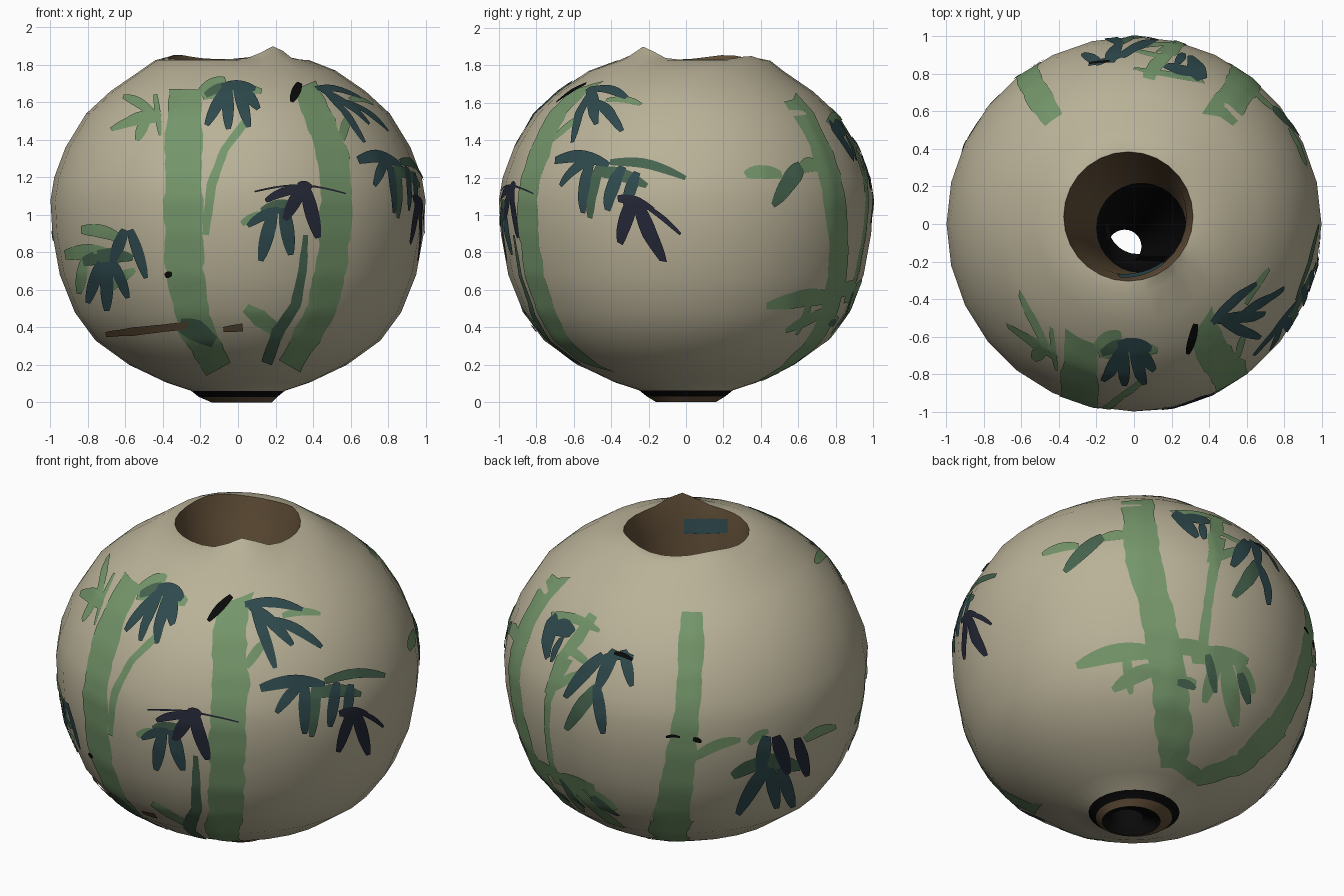
import bpy, bmesh, math, random
from mathutils import Vector
from mathutils.bvhtree import BVHTree

if "Cube" in bpy.data.objects:
    bpy.data.objects.remove(bpy.data.objects["Cube"])

random.seed(4)


def material(name, *rgb):
    m = bpy.data.materials.new(name)
    m.diffuse_color = (*rgb, 1)
    m.use_nodes = True
    m.node_tree.nodes["Principled BSDF"].inputs["Base Color"].default_value = m.diffuse_color
    return m


BEIGE = material("beige glaze", .49, .445, .315)
BROWN = material("brown clay", .125, .08, .04)
BLACK = material("black hollow", .003, .003, .003)
GREEN = material("bamboo green", .175, .305, .145)
MID = material("deep green", .06, .125, .075)
TEAL = material("dark teal", .028, .068, .075)
NAVY = material("ink navy", .018, .021, .038)


def make_object(name, bm, mats):
    for f in bm.faces:
        f.smooth = True
    mesh = bpy.data.meshes.new(name)
    bm.to_mesh(mesh)
    for m in mats:
        mesh.materials.append(m)
    ob = bpy.data.objects.new(name, mesh)
    bpy.context.collection.objects.link(ob)
    return ob


# --- Pot: closed profile (radius, z, centre x, centre y, material of next band)
SIDES = 28
PROFILE = [
    (.09, .10, -.05, -.12, 2), (.16, .0, .02, 0, 1), (.21, .03, 0, 0, 2), (.25, .062, 0, 0, 0),
    (.38, .105, 0, 0, 0), (.58, .20, 0, 0, 0), (.76, .33, 0, 0, 0), (.87, .48, 0, 0, 0),
    (.95, .68, 0, 0, 0), (.99, .90, 0, 0, 0), (1.0, 1.08, 0, 0, 0), (.98, 1.20, 0, 0, 0),
    (.92, 1.36, 0, 0, 0), (.81, 1.54, 0, 0, 0), (.68, 1.66, 0, 0, 0), (.52, 1.77, 0, 0, 0),
    (.41, 1.825, -.03, .04, 0), (.345, 1.83, -.03, .04, 1), (.31, 1.68, -.03, .04, 1),
    (.24, 1.25, .04, -.02, 2),
]


def rim_bump(deg):
    g = lambda c, w: math.exp(-((((deg - c) + 180) % 360 - 180) / w) ** 2)
    return .07 * g(40, 17) + .025 * g(-121, 25) + .02 * g(150, 20)


bm = bmesh.new()
rings = []
for r, z, cx, cy, _ in PROFILE:
    ring = []
    for i in range(SIDES):
        a = 2 * math.pi * i / SIDES
        dz = rim_bump(math.degrees(a)) * (1 if r < .4 else .2) if z > 1.8 else 0
        ring.append(bm.verts.new((cx + r * math.sin(a), cy - r * math.cos(a), z + dz)))
    rings.append(ring)
for k, row in enumerate(PROFILE):
    lo, hi = rings[k], rings[(k + 1) % len(rings)]
    for i in range(SIDES):
        j = (i + 1) % SIDES
        bm.faces.new((lo[i], lo[j], hi[j], hi[i])).material_index = row[4]
bmesh.ops.recalc_face_normals(bm, faces=bm.faces)
surface = BVHTree.FromBMesh(bm)
pot = make_object("pot_body", bm, [BEIGE, BROWN, BLACK])
bm.free()
bpy.context.view_layer.objects.active = pot
pot.select_set(True)
bpy.ops.object.shade_smooth_by_angle(angle=math.radians(40))


# --- Painting: brush strokes drawn in a view plane and projected on the pot
class View:
    def __init__(self, cx, cy, scale, azimuth, elevation):
        a, e = math.radians(azimuth), math.radians(elevation)
        self.cx, self.cy, self.s = cx, cy, scale
        self.right = Vector((math.cos(a), math.sin(a), 0))
        self.cam = Vector((math.sin(a) * math.cos(e), -math.cos(a) * math.cos(e), math.sin(e)))
        self.up = self.cam.cross(self.right)

    def project(self, p, lift):
        t = (Vector((0, 0, .95)) + self.right * ((p.x - self.cx) / self.s)
             + self.up * ((self.cy - p.y) / self.s))
        hit, n, _, _ = surface.ray_cast(t + self.cam * 5, -self.cam)
        if hit is None:
            hit, n, _, _ = surface.find_nearest(t)
        return hit + n * lift


FRONT = View(238.5, 224.5, 188, 0, 0)
RIGHT_FRONT = View(238, 668, 182, 35, 25)
LEFT_BACK = View(686, 669, 182, -145, 25)
RIGHT_BACK = View(1133, 668, 182, 140, -28)


def ribbon(bm, view, pts, widths, lift, across):
    rows = []
    for i, p in enumerate(pts):
        d = (pts[min(i + 1, len(pts) - 1)] - pts[max(i - 1, 0)]).normalized()
        side = Vector((-d.y, d.x))
        rows.append([bm.verts.new(view.project(p + side * widths[i] * (k / across - .5), lift))
                     for k in range(across + 1)])
    for a, b in zip(rows, rows[1:]):
        for k in range(across):
            f = bm.faces.new((a[k], a[k + 1], b[k + 1], b[k]))
            f.normal_update()
            if f.normal.dot(view.cam) < 0:
                f.normal_flip()


def stalk(name, view, mat, path, lift=.005):
    """Path of (u, v, width) with slightly ragged edges."""
    bm, pts, ws = bmesh.new(), [], []
    for p, q in zip(path, path[1:]):
        n = max(3, int(math.dist(p[:2], q[:2]) / 7))
        for i in range(n + (q is path[-1])):
            m = Vector(p).lerp(Vector(q), i / n)
            pts.append(m.to_2d())
            ws.append(m.z * random.uniform(.92, 1.08))
    ribbon(bm, view, pts, ws, lift, 6)
    make_object(name, bm, [mat])
    bm.free()


def leaves(name, view, mat, strokes, lift):
    """Strokes of (u0, v0, u1, v1, width): pointed leaves bowed a little."""
    bm = bmesh.new()
    for u0, v0, u1, v1, w in strokes:
        a, b = Vector((u0, v0)), Vector((u1, v1))
        n = 9
        bow = Vector((0, -.08 * abs(u1 - u0)))
        pts = [a.lerp(b, i / n) + bow * math.sin(math.pi * i / n) for i in range(n + 1)]
        ws = [1 + w * math.sin(math.pi * (.12 + .83 * i / n)) ** .6 for i in range(n + 1)]
        ribbon(bm, view, pts, ws, lift, 3)
    make_object(name, bm, [mat])
    bm.free()


# Bamboo stalks
stalk("stalk_front_left", FRONT, GREEN, [(186, 90, 34), (184, 150, 37), (184, 200, 38),
      (185, 270, 38), (195, 325, 34), (219, 369, 26)])
stalk("twig_front_left", FRONT, GREEN, [(246, 122, 8), (225, 150, 8), (212, 185, 10), (206, 235, 7)])
stalk("stalk_front_right", FRONT, GREEN, [(305, 86, 24), (322, 125, 28), (334, 160, 32),
      (337, 200, 32), (333, 260, 30), (322, 310, 30), (290, 366, 24)])
stalk("twig_front_right", FRONT, MID, [(306, 235, 5), (303, 270, 9), (296, 305, 11), (278, 332, 12),
      (267, 363, 11)], .006)
stalk("shoot_front", FRONT, GREEN, [(246, 308, 9), (260, 318, 18), (276, 330, 14)])
stalk("stalk_foot_shade", FRONT, MID, [(180, 324, 12), (196, 330, 24), (215, 342, 12)], .007)
stalk("stalk_back_right", RIGHT_BACK, GREEN, [(1136, 499, 32), (1142, 560, 34), (1155, 610, 32),
      (1168, 680, 34), (1173, 735, 36), (1172, 768, 24)])
stalk("stalk_back_foot", RIGHT_BACK, GREEN, [(1170, 758, 16), (1198, 777, 15), (1240, 762, 20),
      (1275, 725, 23)], .006)
stalk("stalk_back_left", LEFT_BACK, GREEN, [(692, 609, 21), (691, 650, 26), (688, 700, 24),
      (680, 760, 31), (669, 828, 37)])
stalk("twig_back", RIGHT_BACK, GREEN, [(1200, 658, 11), (1206, 610, 9), (1212, 570, 10),
      (1220, 538, 9)])
stalk("twig_back_upper", LEFT_BACK, GREEN, [(594, 612, 10), (578, 636, 12), (562, 655, 10),
      (549, 690, 8)], .0055)
stalk("brown_streak", FRONT, BROWN, [(107, 334, 5), (135, 331, 8), (188, 325, 7)], .009)
stalk("brown_streak_end", FRONT, BROWN, [(224, 329, 5), (243, 327, 8)], .009)
stalk("inner_stain", LEFT_BACK, TEAL, [(684, 523, 15), (728, 523, 15)], .006)

# Leaves seen from the front
leaves("front_green_leaves", FRONT, GREEN, [
    (200, 94, 226, 80, 11), (203, 97, 262, 92, 12), (158, 120, 112, 130, 9), (148, 118, 138, 141, 10),
    (154, 114, 124, 97, 9), (162, 118, 126, 122, 10), (156, 95, 161, 136, 5), (82, 230, 124, 240, 12),
    (66, 255, 118, 258, 15), (106, 292, 136, 270, 10), (85, 260, 80, 294, 10), (242, 224, 268, 214, 8),
    (296, 202, 276, 212, 8)], .006)
leaves("front_deep_green_leaves", FRONT, MID, [
    (84, 262, 134, 258, 14), (206, 96, 232, 86, 8), (262, 212, 296, 206, 12)], .007)
leaves("front_teal_leaves", FRONT, TEAL, [
    (230, 86, 207, 126, 11), (228, 86, 229, 130, 11), (237, 84, 249, 128, 11), (238, 86, 259, 110, 11),
    (274, 212, 261, 261, 13), (284, 208, 291, 255, 13), (280, 210, 248, 226, 9), (126, 230, 113, 264, 11),
    (131, 230, 147, 278, 10), (102, 262, 89, 303, 11), (108, 262, 108, 311, 12), (114, 262, 129, 298, 10),
    (222, 88, 256, 90, 9)], .008)
leaves("front_navy_leaves", FRONT, NAVY, [
    (304, 187, 285, 220, 12), (305, 187, 318, 238, 13), (300, 190, 266, 201, 8), (298, 186, 312, 188, 8),
    (255, 192, 346, 194, 1)], .009)
leaves("black_marks", FRONT, BLACK, [(300, 84, 292, 103, 8), (166, 276, 173, 274, 5)], .009)
leaves("back_black_marks", LEFT_BACK, BLACK, [(666, 733, 680, 733, 2), (693, 735, 701, 738, 4),
                                              (615, 650, 633, 657, 4)], .0095)

# Leaves right of the front
leaves("right_green_leaves", RIGHT_FRONT, GREEN, [
    (246, 663, 266, 636, 9), (282, 612, 320, 610, 7)], .006)
leaves("right_deep_green_leaves", RIGHT_FRONT, MID, [
    (316, 678, 311, 732, 11), (324, 677, 384, 671, 9), (312, 690, 360, 690, 12)], .007)
leaves("right_teal_leaves", RIGHT_FRONT, TEAL, [
    (245, 601, 302, 606, 9), (250, 602, 292, 641, 11), (254, 606, 275, 664, 10), (272, 616, 321, 643, 9),
    (260, 684, 324, 680, 12), (302, 678, 276, 708, 10), (304, 678, 304, 729, 11), (336, 678, 329, 722, 10),
    (350, 680, 345, 716, 9)], .008)
leaves("right_navy_leaves", RIGHT_FRONT, NAVY, [
    (352, 704, 337, 747, 10), (354, 705, 367, 750, 11), (338, 709, 366, 709, 8),
    (360, 708, 382, 722, 4)], .009)

# Branches and leaves on the back, right half
leaves("back_green_branches", RIGHT_BACK, GREEN, [
    (1156, 655, 1076, 668, 18), (1158, 670, 1112, 692, 15), (1125, 656, 1130, 696, 9),
    (1162, 650, 1216, 657, 16), (1190, 660, 1246, 662, 18), (1216, 662, 1203, 704, 12),
    (1224, 662, 1234, 726, 16), (1236, 664, 1252, 694, 12), (1128, 537, 1098, 541, 9),
    (1078, 547, 1042, 555, 8), (1165, 690, 1195, 684, 12), (1215, 560, 1238, 550, 8)], .006)
leaves("back_deep_green_leaves", RIGHT_BACK, MID, [
    (1102, 538, 1064, 573, 12), (1206, 656, 1214, 694, 8), (1238, 674, 1247, 704, 9),
    (1176, 684, 1194, 690, 8)], .007)
leaves("back_teal_leaves", RIGHT_BACK, TEAL, [
    (1172, 513, 1196, 538, 11), (1176, 520, 1208, 522, 9), (1200, 524, 1203, 540, 7)], .008)

# Leaves on the back, left half
leaves("left_green_leaves", LEFT_BACK, GREEN, [
    (694, 754, 740, 736, 10), (804, 736, 835, 723, 9), (748, 740, 768, 727, 8),
    (552, 612, 600, 628, 9), (566, 645, 592, 664, 8)], .006)
leaves("left_deep_green_leaves", LEFT_BACK, MID, [
    (732, 772, 770, 758, 12), (600, 682, 567, 726, 13), (752, 760, 800, 764, 16)], .007)
leaves("left_teal_leaves", LEFT_BACK, TEAL, [
    (604, 652, 566, 694, 12), (616, 647, 598, 686, 12), (624, 647, 632, 683, 10), (597, 682, 604, 730, 11),
    (600, 657, 634, 654, 8), (766, 732, 759, 770, 13), (767, 762, 737, 810, 13), (769, 764, 776, 804, 12),
    (779, 764, 792, 803, 12)], .008)
leaves("left_navy_leaves", LEFT_BACK, NAVY, [
    (775, 732, 787, 770, 13), (796, 734, 806, 772, 11)], .009)
